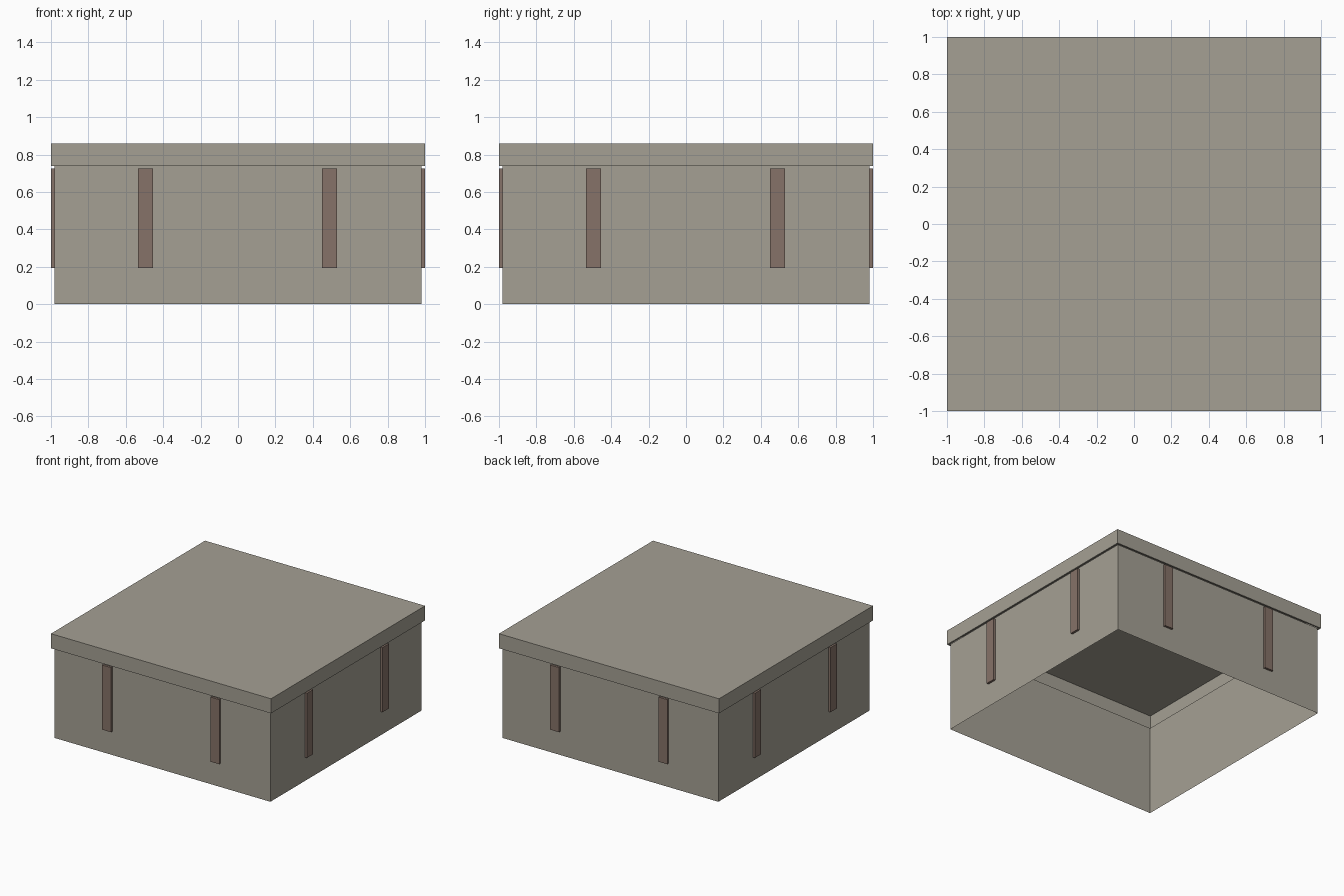
import bpy, bmesh, math
from mathutils import Matrix, Vector

old = bpy.data.objects.get("Cube")
if old:
    bpy.data.objects.remove(old, do_unlink=True)

WALL, EAVE = 0.982, 1.0          # half widths of walls and roof slab
EAVE_Z, TOP_Z = 0.738, 0.858     # underside and top of the roof slab


def make_material(name, rgb):
    mat = bpy.data.materials.new(name)
    mat.use_nodes = True
    mat.diffuse_color = (*rgb, 1)
    mat.node_tree.nodes["Principled BSDF"].inputs["Base Color"].default_value = (*rgb, 1)
    return mat


def finish(bm, name, mat):
    mesh = bpy.data.meshes.new(name)
    bm.to_mesh(mesh)
    bm.free()
    mesh.materials.append(mat)
    obj = bpy.data.objects.new(name, mesh)
    bpy.context.collection.objects.link(obj)
    return obj


def box(low, high):
    low, high = Vector(low), Vector(high)
    bm = bmesh.new()
    bmesh.ops.create_cube(bm, size=1, matrix=Matrix.Translation((low + high) / 2)
                          @ Matrix.Diagonal((*(high - low), 1)))
    bm.normal_update()
    return bm


def drop_faces(bm, test):
    bmesh.ops.delete(bm, geom=[f for f in bm.faces if test(f.normal)], context="FACES_ONLY")


stone = make_material("warm_grey_stone", (0.376, 0.352, 0.296))
brown = make_material("dull_brown", (0.238, 0.170, 0.138))

# Walls: thin shell, open below and above
bm = box((-WALL, -WALL, 0), (WALL, WALL, EAVE_Z))
drop_faces(bm, lambda n: abs(n.z) > 0.5)
finish(bm, "walls", stone)

# Roof slab: hollow, with a narrow rim under the overhang
bm = box((-EAVE, -EAVE, EAVE_Z), (EAVE, EAVE, TOP_Z))
under = [f for f in bm.faces if f.normal.z < -0.5]
bmesh.ops.inset_region(bm, faces=under, thickness=EAVE - WALL)
bmesh.ops.delete(bm, geom=under, context="FACES_ONLY")
finish(bm, "roof_slab", stone)

# Upright strips: two on each wall, turned around the building
for turn, side in enumerate(("front", "left", "back", "right")):
    for label, x in (("first", -0.494), ("second", 0.49)):
        bm = box((x - 0.04, -EAVE, 0.194), (x + 0.04, -WALL, 0.725))
        drop_faces(bm, lambda n: n.y > 0.5)
        bm.transform(Matrix.Rotation(turn * math.pi / 2, 4, "Z"))
        finish(bm, f"{side}_{label}_strip", brown)
